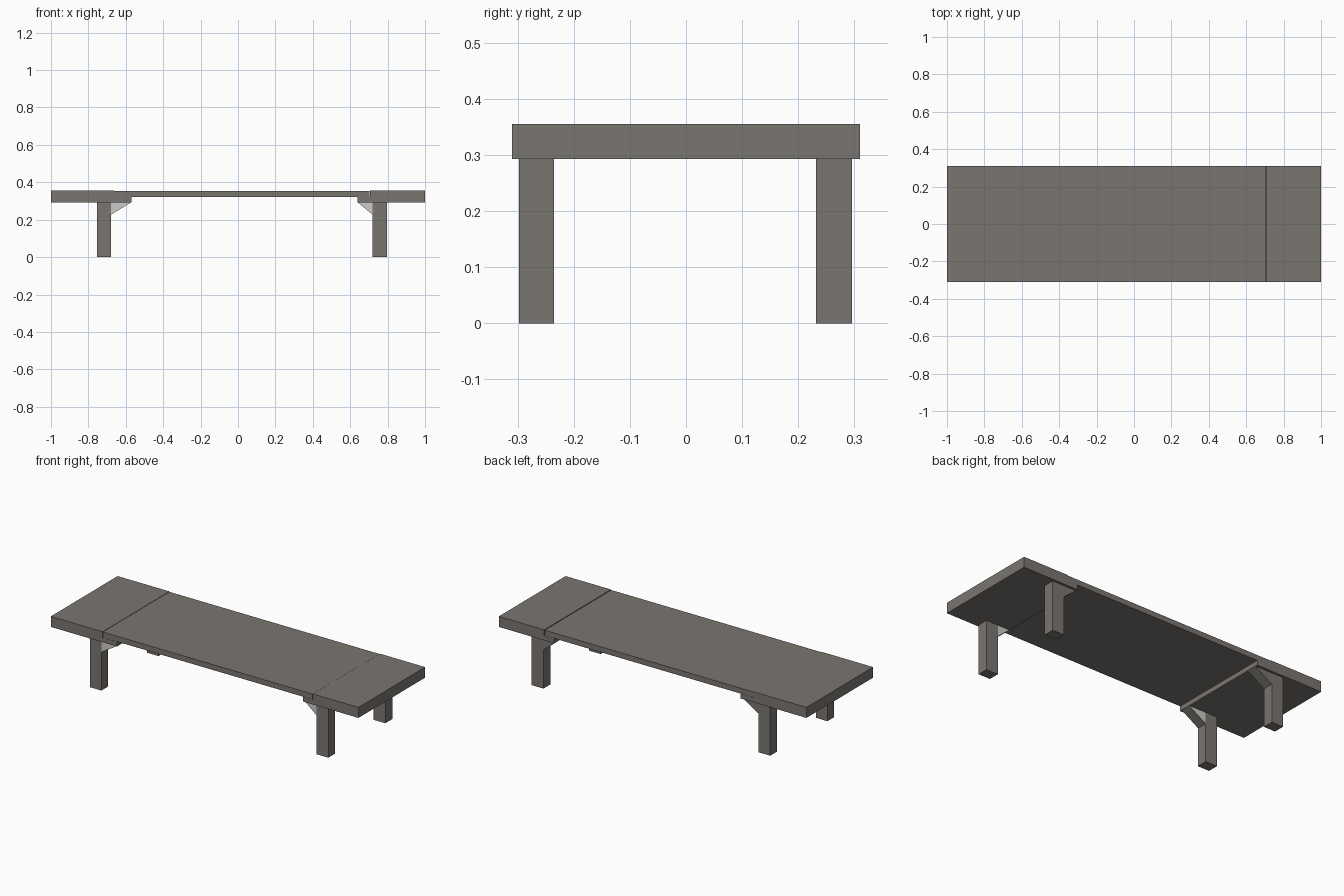
import bpy, bmesh

if "Cube" in bpy.data.objects:
    bpy.data.objects.remove(bpy.data.objects["Cube"])


def material(name, rgb):
    m = bpy.data.materials.new(name)
    m.diffuse_color = (*rgb, 1)
    m.use_nodes = True
    m.node_tree.nodes["Principled BSDF"].inputs["Base Color"].default_value = m.diffuse_color
    return m


WOOD = material("weathered grey", (0.195, 0.182, 0.165))
PALE = material("pale grey", (0.6, 0.6, 0.58))


def prism(name, profile, y0, y1, pale_ends=False):
    """Extrude an (x, z) profile from y0 to y1."""
    bm = bmesh.new()
    face = bm.faces.new([bm.verts.new((x, y0, z)) for x, z in profile])
    new = bmesh.ops.extrude_face_region(bm, geom=[face])["geom"]
    for v in new:
        if isinstance(v, bmesh.types.BMVert):
            v.co.y = y1
    bmesh.ops.recalc_face_normals(bm, faces=bm.faces)
    if pale_ends:
        for f in bm.faces:
            f.material_index = int(abs(f.normal.y) > 0.9)
    me = bpy.data.meshes.new(name)
    bm.to_mesh(me)
    bm.free()
    me.materials.append(WOOD)
    me.materials.append(PALE)
    ob = bpy.data.objects.new(name, me)
    bpy.context.collection.objects.link(ob)
    return ob


W = 0.31                      # half depth of the top
TOP, LAP, UNDER = 0.355, 0.321, 0.293

# Thick end blocks, each with a lap that carries the middle plank
for name, end, seam, lap in (("left_end_block", -1, -0.663, -0.57),
                             ("right_end_block", 1, 0.705, 0.64)):
    prism(name, [(end, UNDER), (lap, UNDER), (lap, LAP),
                 (seam, LAP), (seam, TOP), (end, TOP)], -W, W)

# Thin middle plank, set a hair below the end blocks
prism("middle_plank", [(-0.663, LAP), (0.702, LAP), (0.702, TOP - 0.002),
                       (-0.663, TOP - 0.002)], -W + 0.001, W - 0.001)

# Legs with triangular braces pointing to the middle
for side, x0, x1, inner, tip in (("left", -0.755, -0.68, -0.68, -0.57),
                                 ("right", 0.72, 0.796, 0.72, 0.64)):
    for depth, y0, y1 in (("front", -0.298, -0.235), ("back", 0.232, 0.296)):
        prism(f"{depth}_{side}_leg",
              [(x0, 0), (x1, 0), (x1, UNDER), (x0, UNDER)], y0, y1)
        prism(f"{depth}_{side}_brace",
              [(inner, 0.226), (tip, UNDER), (inner, UNDER)],
              y0 + 0.001, y1 - 0.001, depth == "front")
